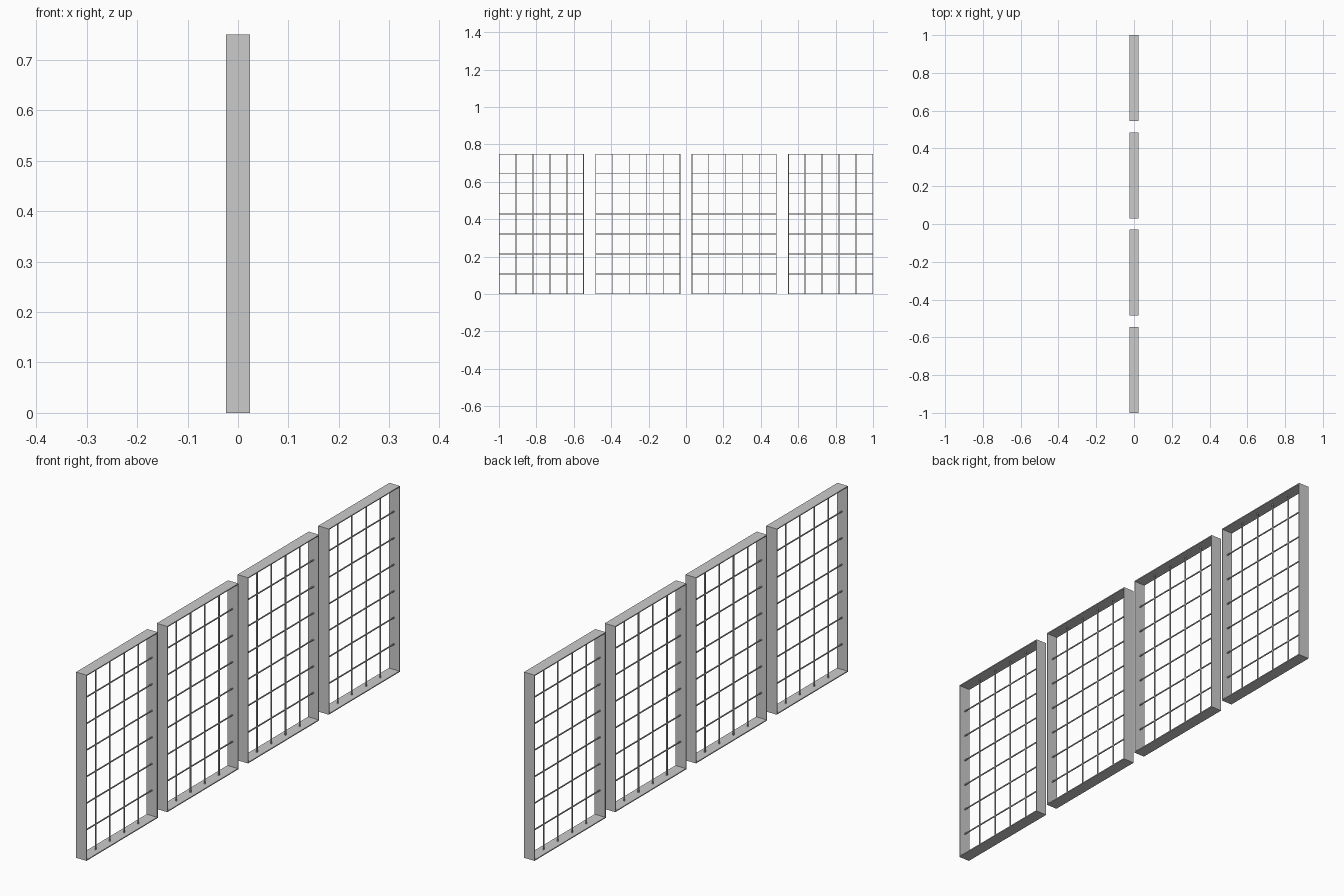
import bpy

if "Cube" in bpy.data.objects:
    bpy.data.objects.remove(bpy.data.objects["Cube"])

W, H, D = 0.4545, 0.75, 0.047      # panel width, height, depth
T, B = 0.004, 0.004                # frame sheet and bar thickness
PITCH = (2 - W) / 3


def box(name, center, size):
    bpy.ops.mesh.primitive_cube_add(size=1, location=center)
    o = bpy.context.object
    o.name = name
    o.scale = size
    bpy.ops.object.transform_apply(location=False, rotation=False, scale=True)
    return o


for p in range(4):
    y0 = -1 + p * PITCH
    yc = y0 + W / 2
    # thin, deep outer frame
    for side, y in (("left", y0 + T / 2), ("right", y0 + W - T / 2)):
        box(f"panel_{p + 1}_{side}_stile", (0, y, H / 2), (D, T, H))
    for side, z in (("bottom", T / 2), ("top", H - T / 2)):
        box(f"panel_{p + 1}_{side}_rail", (0, yc, z), (D, W - 2 * T, T))
    # grid bars at mid depth
    for i in range(1, 5):
        box(f"panel_{p + 1}_vertical_bar_{i}", (0, y0 + W * i / 5, H / 2), (B, B, H - 2 * T))
    for i in range(1, 7):
        box(f"panel_{p + 1}_horizontal_bar_{i}", (0, yc, H * i / 7), (B, W - 2 * T, B))
